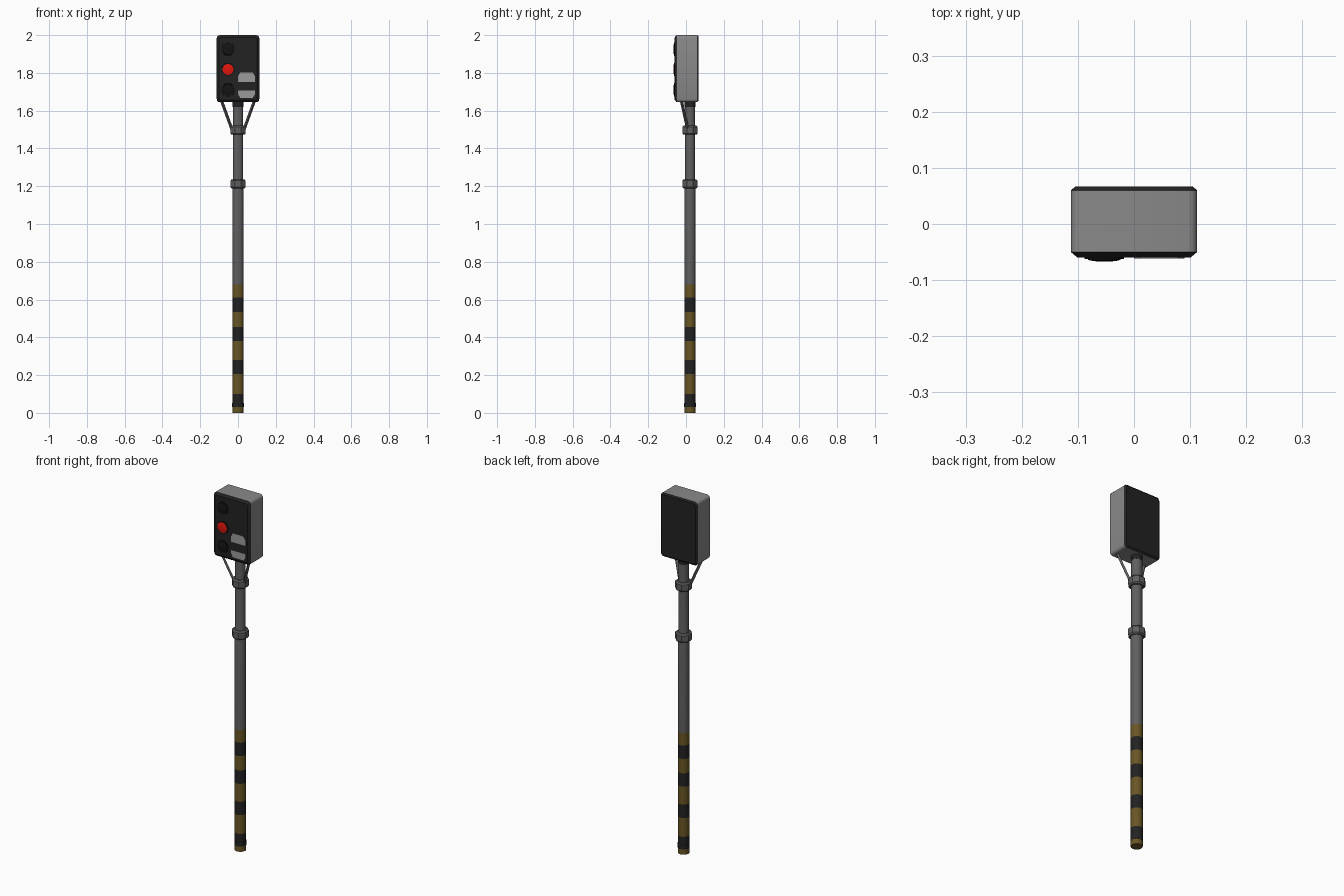
import bpy, bmesh, math
from mathutils import Vector

if "Cube" in bpy.data.objects:
    bpy.data.objects.remove(bpy.data.objects["Cube"])

def material(name, rgb):
    m = bpy.data.materials.new(name)
    m.diffuse_color = (*rgb, 1)
    m.use_nodes = True
    m.node_tree.nodes["Principled BSDF"].inputs["Base Color"].default_value = m.diffuse_color
    return m

GREY = material("pole grey", (0.115, 0.115, 0.115))
SHELL = material("housing grey", (0.25, 0.25, 0.25))
BLACK = material("panel black", (0.016, 0.016, 0.016))
DARK = material("dark glass", (0.007, 0.007, 0.007))
YELLOW = material("dull yellow", (0.14, 0.093, 0.018))
RED = material("signal red", (0.75, 0.008, 0.004))
PLATE = material("plate grey", (0.33, 0.33, 0.33))

POLE_Y = 0.021

def finish(name, bm, mats, smooth=True):
    bmesh.ops.recalc_face_normals(bm, faces=bm.faces)
    me = bpy.data.meshes.new(name)
    bm.to_mesh(me)
    bm.free()
    ob = bpy.data.objects.new(name, me)
    bpy.context.collection.objects.link(ob)
    for m in mats:
        me.materials.append(m)
    if smooth:
        bpy.ops.object.select_all(action='DESELECT')
        ob.select_set(True)
        bpy.context.view_layer.objects.active = ob
        bpy.ops.object.shade_smooth_by_angle(angle=math.radians(35))
    return ob

def loft(name, sections, mats, rule=None, smooth=True):
    """Skin equal-length rings of points and cap both ends."""
    bm = bmesh.new()
    rings = [[bm.verts.new(p) for p in s] for s in sections]
    n = len(rings[0])
    for k in range(len(rings) - 1):
        a, b = rings[k], rings[k + 1]
        for i in range(n):
            j = (i + 1) % n
            f = bm.faces.new((a[i], a[j], b[j], b[i]))
            f.material_index = rule(k) if rule else 0
    for ring, k in ((rings[0], 0), (rings[-1], len(rings) - 2)):
        bm.faces.new(ring).material_index = rule(k) if rule else 0
    return finish(name, bm, mats, smooth)

def circle_z(r, z, n, turn=0.0):
    return [(r * math.cos(turn + math.tau * i / n),
             POLE_Y + r * math.sin(turn + math.tau * i / n), z) for i in range(n)]

def circle_y(cx, cz, r, y, n=20):
    return [(cx + r * math.cos(math.tau * i / n), y,
             cz + r * math.sin(math.tau * i / n)) for i in range(n)]

def rounded_rect(cx, cz, w, h, r, y, seg=3):
    pts = []
    for q, (sx, sz) in enumerate(((1, 1), (-1, 1), (-1, -1), (1, -1))):
        for i in range(seg + 1):
            a = math.pi / 2 * (q + i / seg)
            pts.append((cx + sx * (w - r) + r * math.cos(a), y,
                        cz + sz * (h - r) + r * math.sin(a)))
    return pts

# Pole: striped foot, plain grey above
levels = [0, 0.03, 0.10, 0.205, 0.28, 0.38, 0.455, 0.535, 0.61, 0.68]
heights = levels + [1.2, 1.22, 1.66]
loft("pole", [circle_z(0.030 if z < 1.21 else 0.0275, z, 16) for z in heights],
     [YELLOW, BLACK, GREY], lambda k: 2 if k >= len(levels) - 1 else k % 2)

# Foot band and socket under the housing
loft("foot_band", [circle_z(0.0315, z, 16) for z in (0.03, 0.052)], [BLACK])
loft("top_socket", [circle_z(0.029, z, 16) for z in (1.62, 1.66)], [BLACK])

# Octagonal collars with chamfered rims
for name, z in (("lower_collar", 1.212), ("upper_collar", 1.497)):
    loft(name, [circle_z(r, z + dz, 8, math.pi / 8) for r, dz in
                ((0.037, -0.024), (0.044, -0.017), (0.044, 0.017), (0.037, 0.024))],
         [GREY], smooth=False)

# Struts from the upper collar to the housing, mirrored left and right
for side, s in (("left", -1), ("right", 1)):
    a = Vector((s * 0.032, POLE_Y - 0.012, 1.50))
    b = Vector((s * 0.088, -0.025, 1.655))
    d = (b - a).normalized()
    u = d.cross(Vector((0, 1, 0))).normalized() * 0.008
    v = d.cross(u).normalized() * 0.008
    loft(side + "_strut", [[p + u, p + v, p - u, p - v] for p in (a, b)],
         [GREY], smooth=False)

# Housing: grey shell with black chamfered front and back covers
CZ, HW, HH = 1.8225, 0.1125, 0.1775
depth = ((-0.060, 0.012), (-0.050, 0), (0.060, 0), (0.067, 0.008))
loft("housing", [rounded_rect(0, CZ, HW - i, HH - i, 0.016 - i * 0.5, y) for y, i in depth],
     [BLACK, SHELL], lambda k: 1 if k == 1 else 0)

# Three round lamps, the middle one lit
for name, z, glass in (("top", 1.925, DARK), ("middle", 1.818, RED), ("bottom", 1.711, DARK)):
    loft(name + "_lamp_rim", [circle_y(-0.053, z, r, y) for r, y in
                              ((0.036, -0.055), (0.035, -0.0625))], [DARK])
    loft(name + "_lens", [circle_y(-0.053, z, r, y) for r, y in
                          ((0.030, -0.058), (0.029, -0.064), (0.020, -0.066), (0.008, -0.067))],
         [glass])

# Marker plate: two pale halves with clipped outer corners
for name, z0, z1 in (("upper_plate", 1.752, 1.802), ("lower_plate", 1.706, 1.668)):
    outer = z1 - math.copysign(0.02, z1 - z0)
    shape = ((0.0, z0), (0.09, z0), (0.09, outer), (0.078, z1), (0.012, z1), (0.0, outer))
    loft(name, [[(x, y, z) for x, z in shape] for y in (-0.0585, -0.0615)],
         [PLATE], smooth=False)
